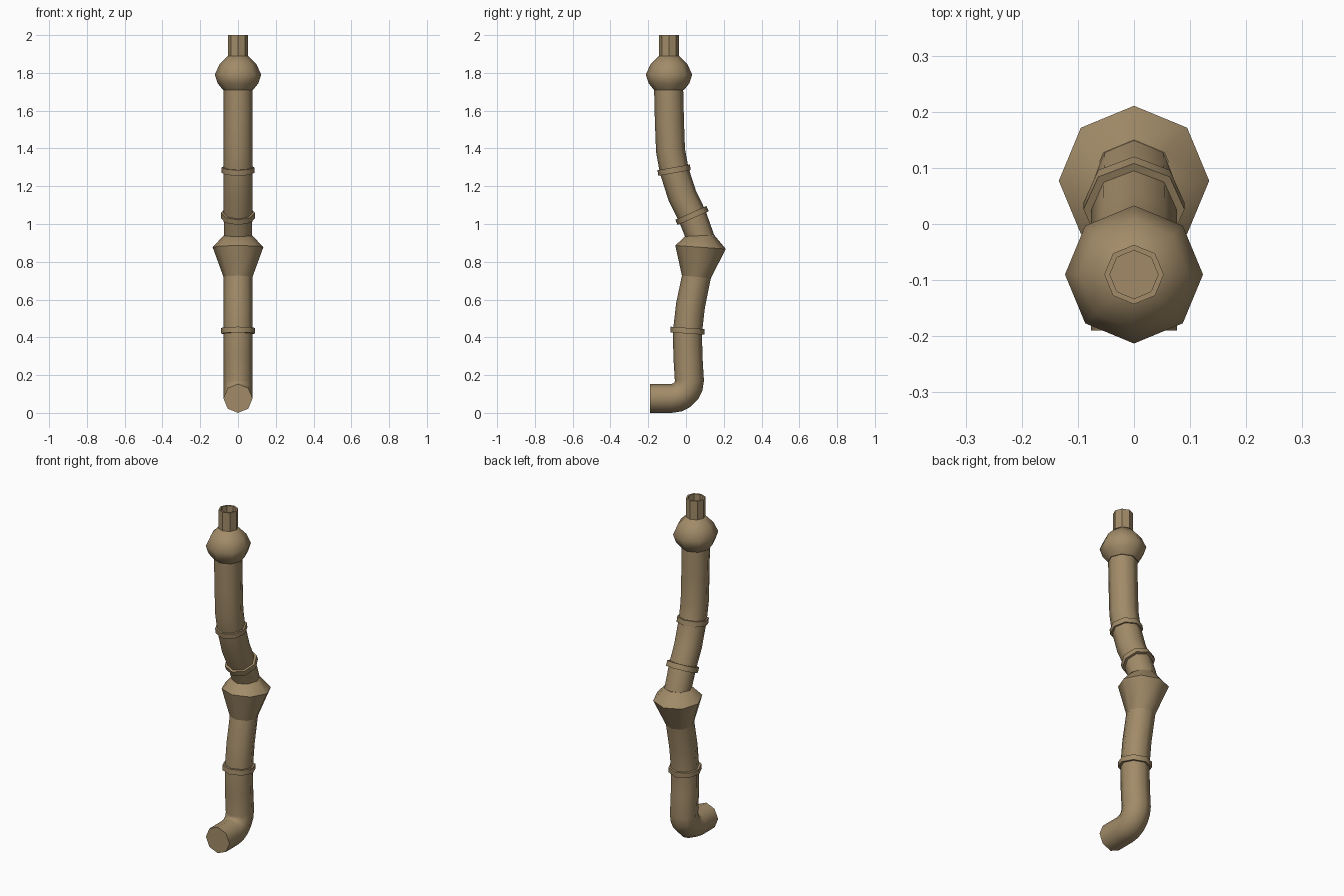
import bpy, bmesh
from math import sin, cos, pi, radians
from mathutils import Vector

if "Cube" in bpy.data.objects:
    bpy.data.objects.remove(bpy.data.objects["Cube"])

SIDES = 8
mat = bpy.data.materials.new("tan")
mat.diffuse_color = (0.36, 0.26, 0.14, 1)
mat.use_nodes = True
mat.node_tree.nodes["Principled BSDF"].inputs["Base Color"].default_value = mat.diffuse_color


def tube(name, sections, cap=(False, False), smooth=True, loop=False):
    """Loft octagons; each section is (y, z, radius, tilt in degrees)."""
    bm = bmesh.new()
    rings = []
    for y, z, r, tilt in sections:
        a = radians(tilt)
        n = Vector((0, cos(a), sin(a)))
        rings.append([bm.verts.new(Vector((0, y, z)) + r * (
            Vector((1, 0, 0)) * cos(2 * pi * i / SIDES) + n * sin(2 * pi * i / SIDES)))
            for i in range(SIDES)])
    pairs = list(zip(rings, rings[1:]))
    if loop:
        pairs.append((rings[-1], rings[0]))
    for lo, hi in pairs:
        for i in range(SIDES):
            j = (i + 1) % SIDES
            bm.faces.new((lo[i], lo[j], hi[j], hi[i]))
    if cap[0]:
        bm.faces.new(rings[0][::-1])
    if cap[1]:
        bm.faces.new(rings[-1])
    me = bpy.data.meshes.new(name)
    bm.to_mesh(me)
    bm.free()
    me.materials.append(mat)
    ob = bpy.data.objects.new(name, me)
    bpy.context.collection.objects.link(ob)
    if smooth:
        bpy.ops.object.select_all(action='DESELECT')
        ob.select_set(True)
        bpy.context.view_layer.objects.active = ob
        bpy.ops.object.shade_smooth_by_angle(angle=radians(50))
    return ob


def collar(name, y, z, r, tilt, h=0.03):
    """Thin band around the pipe."""
    a = radians(tilt)
    lo = (y + sin(a) * h / 2, z - cos(a) * h / 2)
    hi = (y - sin(a) * h / 2, z + cos(a) * h / 2)
    tube(name, [(*lo, 0.072, tilt), (*lo, r, tilt), (*hi, r, tilt), (*hi, 0.072, tilt)],
         loop=True)


R = 0.077
# Lower pipe: flat outlet, elbow, then a slight bow up to the knee
elbow = [(-0.075 + 0.093 * sin(radians(t)), R + 0.093 * (1 - cos(radians(t))), R, t - 90)
         for t in (0, 18, 36, 54, 72, 90)]
tube("lower_pipe", [(-0.19, R, R, -90)] + elbow + [
    (0.010, 0.30, R, 2), (0.008, 0.43, R, -4), (0.024, 0.57, R, -9), (0.055, 0.72, R, -5)],
    cap=(True, False))

# Flared knee
tube("knee_flare", [(0.055, 0.72, R, -5), (0.077, 0.877, 0.134, -4), (0.073, 0.938, 0.077, 2)],
     cap=(False, True))

# Upper pipe leaning back to the ball
tube("upper_pipe", [
    (0.077, 0.925, 0.074, 14), (0.032, 1.045, 0.076, 24), (-0.02, 1.15, R, 20),
    (-0.063, 1.285, R, 11), (-0.082, 1.39, R, 6), (-0.088, 1.55, R, 2), (-0.092, 1.72, R, 1)])

# Ball joint
tube("ball_joint", [(-0.09, 1.71, 0.08, 0), (-0.09, 1.745, 0.108, 0), (-0.09, 1.79, 0.123, 0),
                    (-0.09, 1.845, 0.098, 0), (-0.09, 1.893, 0.05, 0)], cap=(True, True))

# Hollow faceted spout
tube("spout", [(-0.09, 1.88, 0.053, 0), (-0.09, 2.0, 0.053, 0),
               (-0.09, 2.0, 0.043, 0), (-0.09, 1.895, 0.043, 0)],
     cap=(False, True), smooth=False)

# Collars
for name, y, z, r, tilt in (("lower_collar", 0.008, 0.435, 0.09, -4),
                            ("middle_collar", 0.032, 1.045, 0.09, 24),
                            ("upper_collar", -0.063, 1.285, 0.087, 10)):
    collar(name, y, z, r, tilt)
